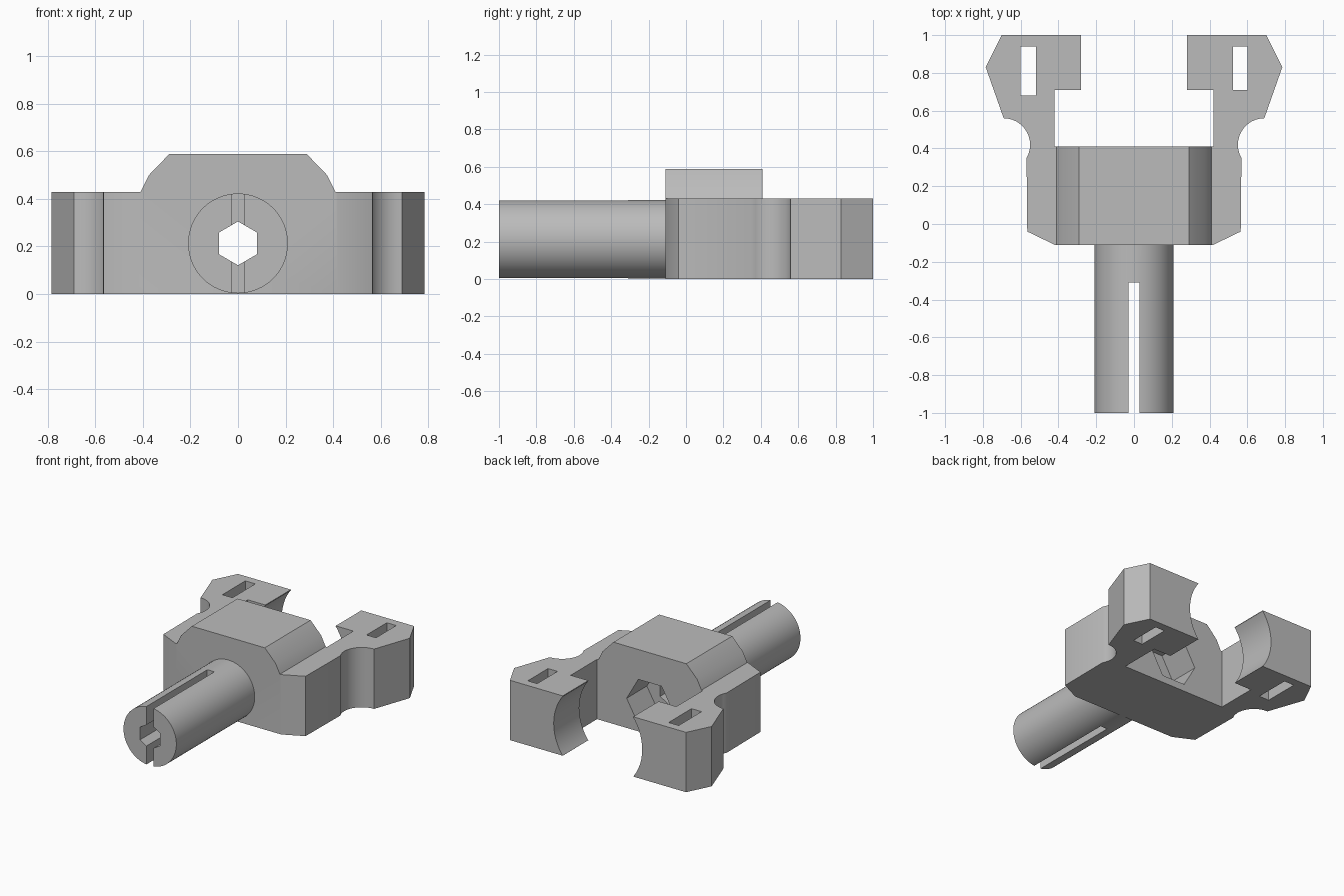
import bpy
import bmesh
from math import cos, sin, pi, radians
from mathutils import Vector

cube = bpy.data.objects.get("Cube")
if cube:
    bpy.data.objects.remove(cube, do_unlink=True)

grey = bpy.data.materials.new("plain grey")
grey.use_nodes = True
colour = (0.5, 0.5, 0.5, 1)
grey.diffuse_color = colour
grey.node_tree.nodes["Principled BSDF"].inputs["Base Color"].default_value = colour

AXIS_Z = 0.213   # height of the shaft axis
TOP = 0.43       # top of the flat body
FRONT, BACK = -0.11, 0.41


def prism(name, points, start, end, axis):
    """Extrude a closed outline: (x, y) along z, or (x, z) along y."""
    bm = bmesh.new()
    if axis == "z":
        verts = [bm.verts.new((a, b, start)) for a, b in points]
        move = Vector((0, 0, end - start))
    else:
        verts = [bm.verts.new((a, start, b)) for a, b in points]
        move = Vector((0, end - start, 0))
    face = bm.faces.new(verts)
    made = bmesh.ops.extrude_face_region(bm, geom=[face])["geom"]
    bmesh.ops.translate(bm, vec=move, verts=[g for g in made if isinstance(g, bmesh.types.BMVert)])
    bmesh.ops.recalc_face_normals(bm, faces=bm.faces)
    mesh = bpy.data.meshes.new(name)
    bm.to_mesh(mesh)
    bm.free()
    mesh.materials.append(grey)
    obj = bpy.data.objects.new(name, mesh)
    bpy.context.collection.objects.link(obj)
    return obj


def ring(radius, sides, turn=0.0):
    return [(radius * cos(2 * pi * i / sides + turn),
             AXIS_Z + radius * sin(2 * pi * i / sides + turn)) for i in range(sides)]


def box(x0, x1, y0, y1):
    return [(x0, y0), (x1, y0), (x1, y1), (x0, y1)]


def mirrored(half):
    return half + [(-x, y) for x, y in reversed(half)]


def combine(obj, tool, operation="DIFFERENCE"):
    mod = obj.modifiers.new("combine", "BOOLEAN")
    mod.operation = operation
    mod.solver = "EXACT"
    mod.object = tool
    bpy.context.view_layer.objects.active = obj
    bpy.ops.object.modifier_apply(modifier=mod.name)
    bpy.data.objects.remove(tool, do_unlink=True)


# Flat body with two arms ending in jaws
waist = [(0.69 + 0.14 * cos(radians(a)), 0.42 + 0.14 * sin(radians(a)))
         for a in range(210, 89, -10)]
half = [(0.42, FRONT), (0.565, -0.04)] + waist + [
    (0.785, 0.83), (0.7, 1.0), (0.28, 1.0), (0.28, 0.71), (0.42, 0.71), (0.42, BACK)]
body = prism("clamp_body", mirrored(half), 0, TOP, "z")

# Raised hump over the middle
hump = prism("hump", mirrored([(0.41, TOP), (0.375, 0.5), (0.29, 0.588)]), FRONT, BACK, "y")
combine(body, hump, "UNION")

# Round bite between the jaws, and the vertical slots through them
combine(body, prism("jaw_cutter", ring(0.352, 64), 0.6, 1.1, "y"))
combine(body, prism("right_slot_cutter", box(-0.6, -0.52, 0.68, 0.94), -0.1, 0.6, "z"))
combine(body, prism("left_slot_cutter", box(0.525, 0.6, 0.71, 0.94), -0.1, 0.6, "z"))

# Hexagonal nut pocket in the back of the body
combine(body, prism("pocket_cutter", ring(0.185, 6), 0.18, 0.5, "y"))

# Split shaft
shaft = prism("shaft", ring(0.21, 64), -1.0, FRONT, "y")
combine(shaft, prism("split_cutter", box(-0.028, 0.028, -1.1, -0.31), -0.1, 0.6, "z"))

# Hexagonal bore through shaft and body
for part in (body, shaft):
    combine(part, prism("bore_cutter", ring(0.092, 6, pi / 6), -1.1, 0.3, "y"))

# Smooth the curved surfaces, keep the edges sharp
for part in (body, shaft):
    bpy.ops.object.select_all(action="DESELECT")
    part.select_set(True)
    bpy.context.view_layer.objects.active = part
    bpy.ops.object.shade_smooth_by_angle(angle=radians(30))
